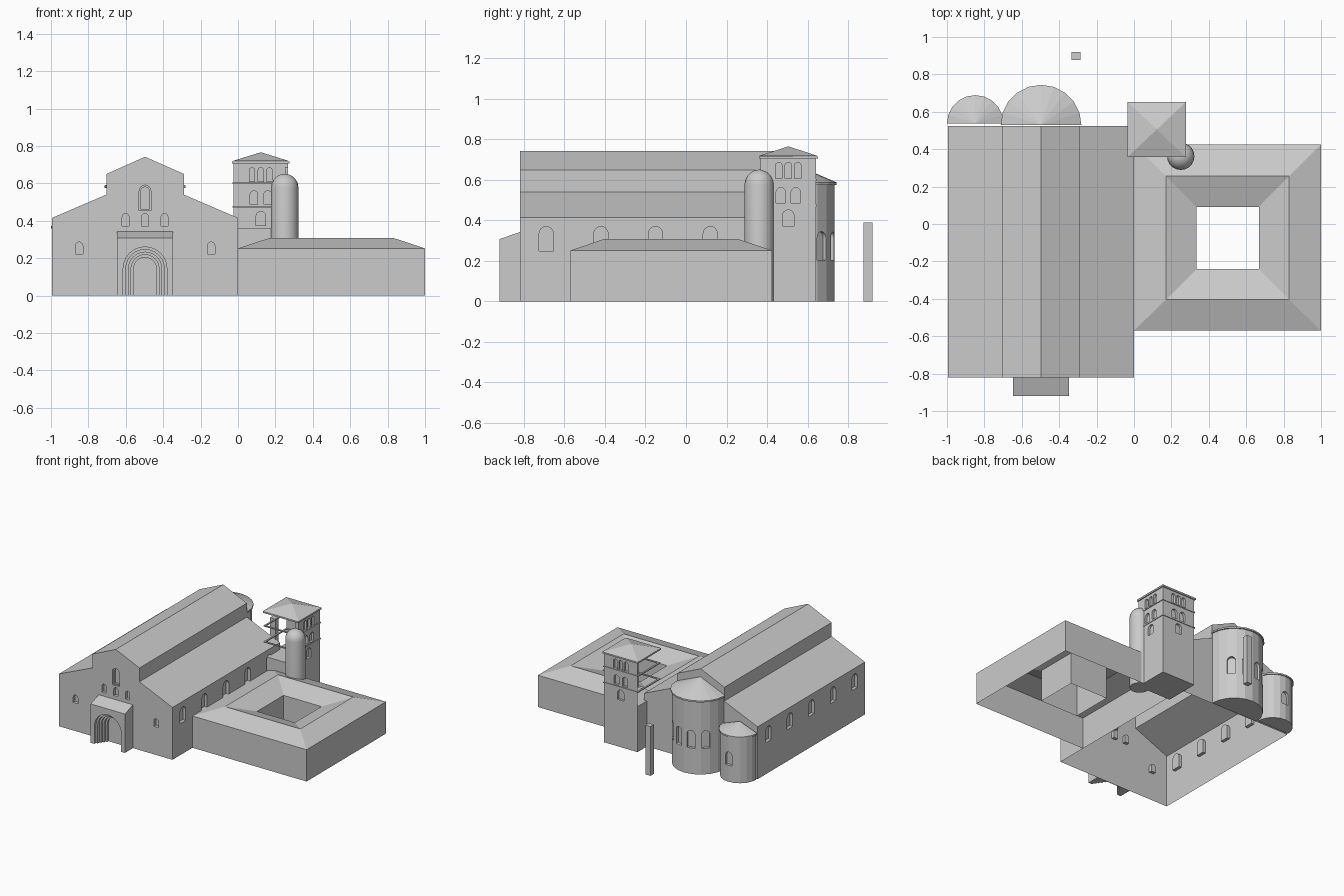
import bpy, bmesh
from math import sin, cos, pi, radians
from mathutils import Vector

if "Cube" in bpy.data.objects:
    bpy.data.objects.remove(bpy.data.objects["Cube"])


def make(name, verts, faces):
    me = bpy.data.meshes.new(name)
    me.from_pydata([tuple(v) for v in verts], [], faces)
    bm = bmesh.new()
    bm.from_mesh(me)
    bmesh.ops.recalc_face_normals(bm, faces=bm.faces)
    bm.to_mesh(me)
    bm.free()
    ob = bpy.data.objects.new(name, me)
    bpy.context.collection.objects.link(ob)
    return ob


def loft(name, loops, closed=False, cap0=False, cap1=False):
    """Skin a list of equally long vertex loops."""
    n, m = len(loops[0]), len(loops)
    verts = [v for l in loops for v in l]
    faces = []
    for i in range(m if closed else m - 1):
        a, b = i * n, ((i + 1) % m) * n
        faces += [(a + j, a + (j + 1) % n, b + (j + 1) % n, b + j) for j in range(n)]
    if cap0:
        faces.append(tuple(range(n))[::-1])
    if cap1:
        faces.append(tuple(range((m - 1) * n, m * n)))
    return make(name, verts, faces)


def rect(x0, x1, y0, y1, z):
    return [(x0, y0, z), (x1, y0, z), (x1, y1, z), (x0, y1, z)]


def box(name, x0, x1, y0, y1, z0, z1):
    return loft(name, [rect(x0, x1, y0, y1, z0), rect(x0, x1, y0, y1, z1)], cap0=True, cap1=True)


def niche(ob, x, y, ang, z0, z1, w, depth, seg=8):
    """Cut a round-headed recess at wall point (x, y); ang is the outward direction."""
    r = w / 2
    prof = [(-r, z0), (r, z0)] + [(r * cos(pi * i / seg), z1 - r + r * sin(pi * i / seg)) for i in range(seg + 1)]
    nrm = Vector((cos(ang), sin(ang), 0))
    tan = Vector((-sin(ang), cos(ang), 0))
    loops = [[Vector((x, y, 0)) + nrm * d + tan * u + Vector((0, 0, z)) for u, z in prof] for d in (-depth, 0.06)]
    cut = loft("cutter", loops, cap0=True, cap1=True)
    cut.hide_render = True
    mod = ob.modifiers.new("cut", 'BOOLEAN')
    mod.operation, mod.solver, mod.object = 'DIFFERENCE', 'EXACT', cut
    bpy.context.view_layer.objects.active = ob
    bpy.ops.object.modifier_apply(modifier=mod.name)
    bpy.data.objects.remove(cut)


def drop_faces(ob, test):
    bm = bmesh.new()
    bm.from_mesh(ob.data)
    bm.normal_update()
    bad = [f for f in bm.faces if test(f.normal, f.calc_center_median())]
    bmesh.ops.delete(bm, geom=bad, context='FACES')
    bm.to_mesh(ob.data)
    bm.free()


FRONT, BACK, RIGHT, LEFT = -pi / 2, pi / 2, 0.0, pi
CX = -0.497

# Basilica body: tall nave with two lean-to aisles
prof = [(-0.995, 0), (0, 0), (0, 0.415), (-0.29, 0.54), (-0.29, 0.65), (CX, 0.742),
        (-0.703, 0.65), (-0.703, 0.54), (-0.995, 0.415)]
church = loft("church_body", [[(x, y, z) for x, z in prof] for y in (-0.82, 0.525)], cap0=True, cap1=True)
for y in (-0.69, -0.42, -0.15, 0.12, 0.39):
    niche(church, 0, y, RIGHT, 0.25, 0.37, 0.07, 0.025)
    niche(church, -0.995, y, LEFT, 0.25, 0.37, 0.07, 0.025)
for s in (-1, 1):
    niche(church, CX + s * 0.353, -0.82, FRONT, 0.222, 0.286, 0.04, 0.025)
for s in (-1, 0, 1):
    niche(church, CX + s * 0.104, -0.82, FRONT, 0.372, 0.438, 0.036, 0.025)
niche(church, CX, -0.82, FRONT, 0.455, 0.59, 0.062, 0.012)
niche(church, CX, -0.82, FRONT, 0.463, 0.58, 0.046, 0.028)
drop_faces(church, lambda n, c: n.z < -0.9 and c.z < 0.01)

# Projecting portal with stepped arches
pp = [(-0.92, 0), (-0.82, 0), (-0.82, 0.343), (-0.92, 0.308)]
portal = loft("portal", [[(x, y, z) for y, z in pp] for x in (-0.647, -0.347)], cap0=True, cap1=True)
for i in range(5):
    r = 0.117 - i * 0.014
    niche(portal, CX, -0.92, FRONT, -0.1, 0.143 + r, 2 * r, 0.02 * (i + 1) - (0.004 if i == 4 else 0), 12)


# Half-round apses with conical roofs
def apse(name, cx, cy, r, over, eave, apex, windows, n=10):
    arc = [(cos(pi * i / n), sin(pi * i / n)) for i in range(n + 1)]
    ring = lambda rad, z: [(cx + rad * c, cy + rad * s, z) for c, s in arc]
    wall = loft(name + "_wall", [ring(r, 0), ring(r, eave)], cap0=True, cap1=True)
    for deg, z0, z1, w in windows:
        a = BACK + radians(deg)
        niche(wall, cx + r * 0.99 * cos(a), cy + r * 0.99 * sin(a), a, z0, z1, w, 0.022)
    drop_faces(wall, lambda nn, c: nn.z > 0.9 and c.z > eave - 0.01 or nn.y < -0.9 and c.y < cy + 0.005)
    ro = r + over
    verts = ring(ro, eave) + ring(ro, eave - 0.012) + ring(r, eave - 0.012) + [(cx, cy, apex)]
    k = n + 1
    faces = []
    for i in range(n):
        faces += [(i, i + 1, 3 * k), (i, k + i, k + i + 1, i + 1),
                  (k + i, 2 * k + i, 2 * k + i + 1, k + i + 1)]
    make(name + "_roof", verts, faces)


apse("main_apse", CX, 0.528, 0.206, 0.01, 0.588, 0.68, [(d, 0.205, 0.345, 0.06) for d in (-46, -15, 15, 46)])
apse("side_apse", -0.849, 0.538, 0.143, 0.008, 0.37, 0.425, [(0, 0.13, 0.235, 0.055)])

# Cloister: four hipped wings around an open court
out, ridge, inn = (0.0, 1.0, -0.57, 0.425), (0.17, 0.83, -0.405, 0.257), (0.335, 0.667, -0.24, 0.092)
loft("cloister", [rect(*out, 0), rect(*out, 0.252), rect(*ridge, 0.308), rect(*inn, 0.252), rect(*inn, 0)])

# Bell tower: solid base, belfry walls on the back and right only
X0, X1, Y0, Y1 = -0.025, 0.268, 0.368, 0.643
TX, TY = 0.122, 0.505
box("tower_base", X0, X1, Y0, Y1, 0, 0.36)
belfry = box("tower_belfry", X0, X1, Y0, Y1, 0.36, 0.715)
rows = [((0,), 0.372, 0.452, 0.056), ((-0.037, 0.037), 0.487, 0.562, 0.046),
        ((-0.047, 0, 0.047), 0.607, 0.686, 0.034)]
for offs, z0, z1, w in rows:
    for o in offs:
        niche(belfry, TX + o, Y1, BACK, z0, z1, w, 0.018)
        niche(belfry, X1, TY + o, RIGHT, z0, z1, w, 0.018)
drop_faces(belfry, lambda n, c: n.y < -0.9 and c.y < Y0 + 0.01 or n.x < -0.9 and c.x < X0 + 0.01
           or n.z > 0.9 and c.z > 0.71 or n.z < -0.9 and c.z < 0.361)


# Cornice rings between the belfry storeys
def cornice(name, z, h, o):
    a = (X0 - o, X1 + o, Y0 - o, Y1 + o)
    b = (X0 + 0.008, X1 - 0.008, Y0 + 0.008, Y1 - 0.008)
    loft(name, [rect(*a, z), rect(*a, z + h), rect(*b, z + h), rect(*b, z)], closed=True)


cornice("cornice_low", 0.47, 0.008, 0.005)
cornice("cornice_mid", 0.597, 0.008, 0.005)
cornice("cornice_top", 0.705, 0.012, 0.008)

# Tower roof
eave = rect(X0 - 0.009, X1 + 0.009, Y0 - 0.009, Y1 + 0.009, 0.718)
make("tower_roof", eave + [(TX, TY, 0.766)], [(0, 1, 4), (1, 2, 4), (2, 3, 4), (3, 0, 4)])

# Domed stair turret
R, N = 0.073, 20
steps = [(R, 0), (R, 0.578)] + [(R * cos(a), 0.578 + R * sin(a)) for a in (pi / 10, pi / 5, 3 * pi / 10, 0.4 * pi, 0.48 * pi)]
turret = loft("stair_turret", [[(0.25 + r * cos(2 * pi * i / N), 0.362 + r * sin(2 * pi * i / N), z)
                                for i in range(N)] for r, z in steps], cap0=True, cap1=True)
bpy.ops.object.select_all(action='DESELECT')
turret.select_set(True)
bpy.context.view_layer.objects.active = turret
bpy.ops.object.shade_smooth_by_angle(angle=radians(35))

# Free-standing post behind the church
box("post", -0.333, -0.287, 0.877, 0.92, 0, 0.39)
